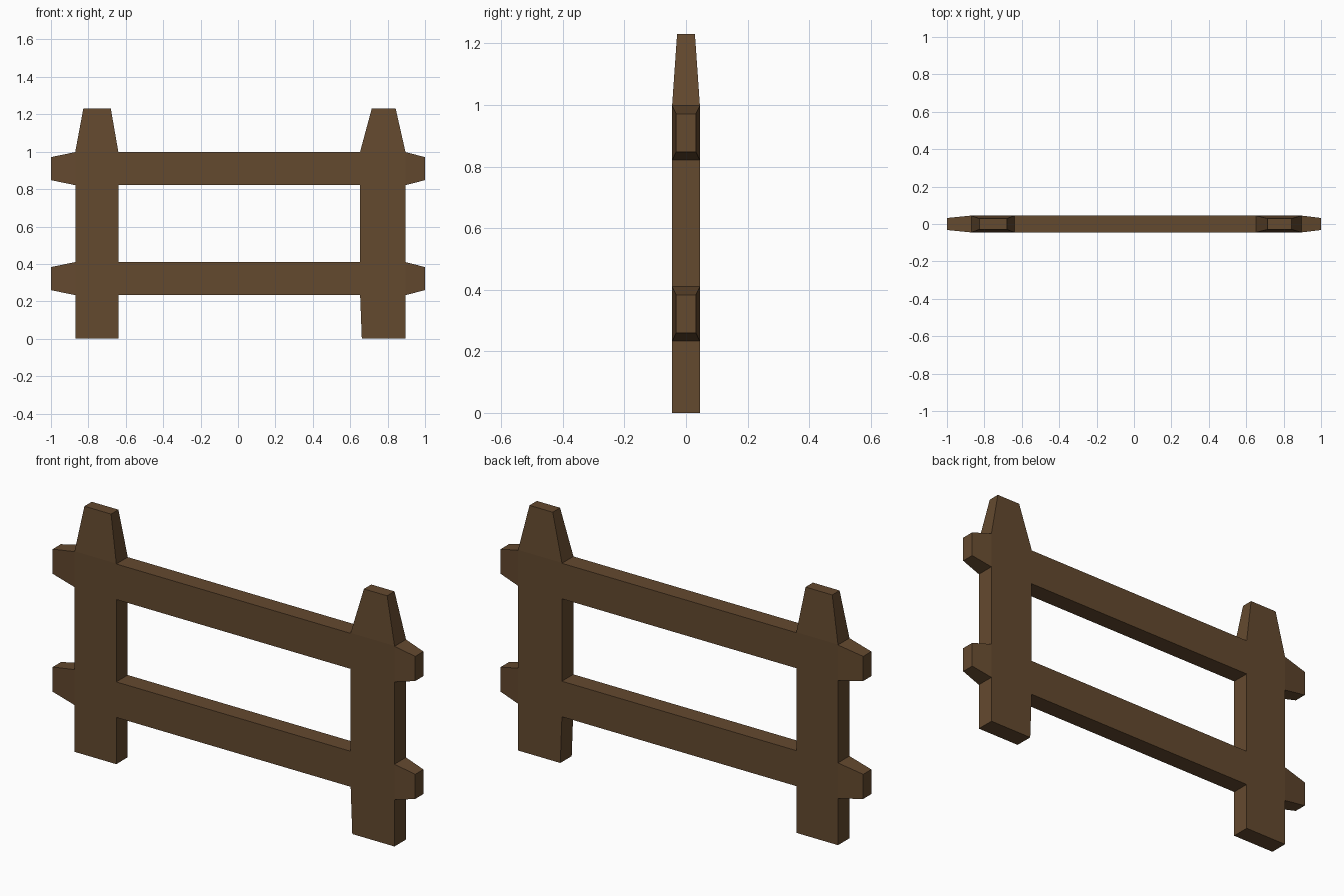
import bpy
import bmesh

default = bpy.data.objects.get("Cube")
if default:
    bpy.data.objects.remove(default, do_unlink=True)

wood = bpy.data.materials.new("brown_wood")
wood.use_nodes = True
color = (0.127, 0.067, 0.028, 1)
wood.diffuse_color = color
wood.node_tree.nodes["Principled BSDF"].inputs["Base Color"].default_value = color

DEPTH = 0.045


def loft(name, sections, upright):
    """Join rectangular sections: (position, low, high, half depth)."""
    bm = bmesh.new()
    rings = []
    for pos, low, high, d in sections:
        ring = []
        for side, y in ((low, -d), (high, -d), (high, d), (low, d)):
            ring.append(bm.verts.new((side, y, pos) if upright else (pos, y, side)))
        rings.append(ring)
    for a, b in zip(rings, rings[1:]):
        for i in range(4):
            j = (i + 1) % 4
            bm.faces.new((a[i], a[j], b[j], b[i]))
    bm.faces.new(rings[0])
    bm.faces.new(rings[-1])
    bmesh.ops.recalc_face_normals(bm, faces=bm.faces)
    mesh = bpy.data.meshes.new(name)
    bm.to_mesh(mesh)
    bm.free()
    mesh.materials.append(wood)
    obj = bpy.data.objects.new(name, mesh)
    bpy.context.collection.objects.link(obj)


# Upright posts with tapered tops
loft("right_post", [(0, -0.87, -0.64, DEPTH), (1.0, -0.87, -0.64, DEPTH),
                    (1.23, -0.827, -0.68, 0.029)], True)
loft("left_post", [(0, 0.662, 0.895, DEPTH), (0.235, 0.653, 0.895, DEPTH),
                   (1.0, 0.653, 0.895, DEPTH), (1.23, 0.715, 0.843, 0.029)], True)

# Rails between the posts, with tapered ends outside them
for level, low, high in (("lower", 0.233, 0.41), ("upper", 0.821, 0.998)):
    tip = (low + 0.027, high - 0.027, 0.032)
    loft(level + "_rail", [(-0.64, low, high, DEPTH), (0.653, low, high, DEPTH)], False)
    loft(level + "_rail_right_end", [(-1, *tip), (-0.87, low, high, DEPTH)], False)
    loft(level + "_rail_left_end", [(0.895, low, high, DEPTH), (1, *tip)], False)
